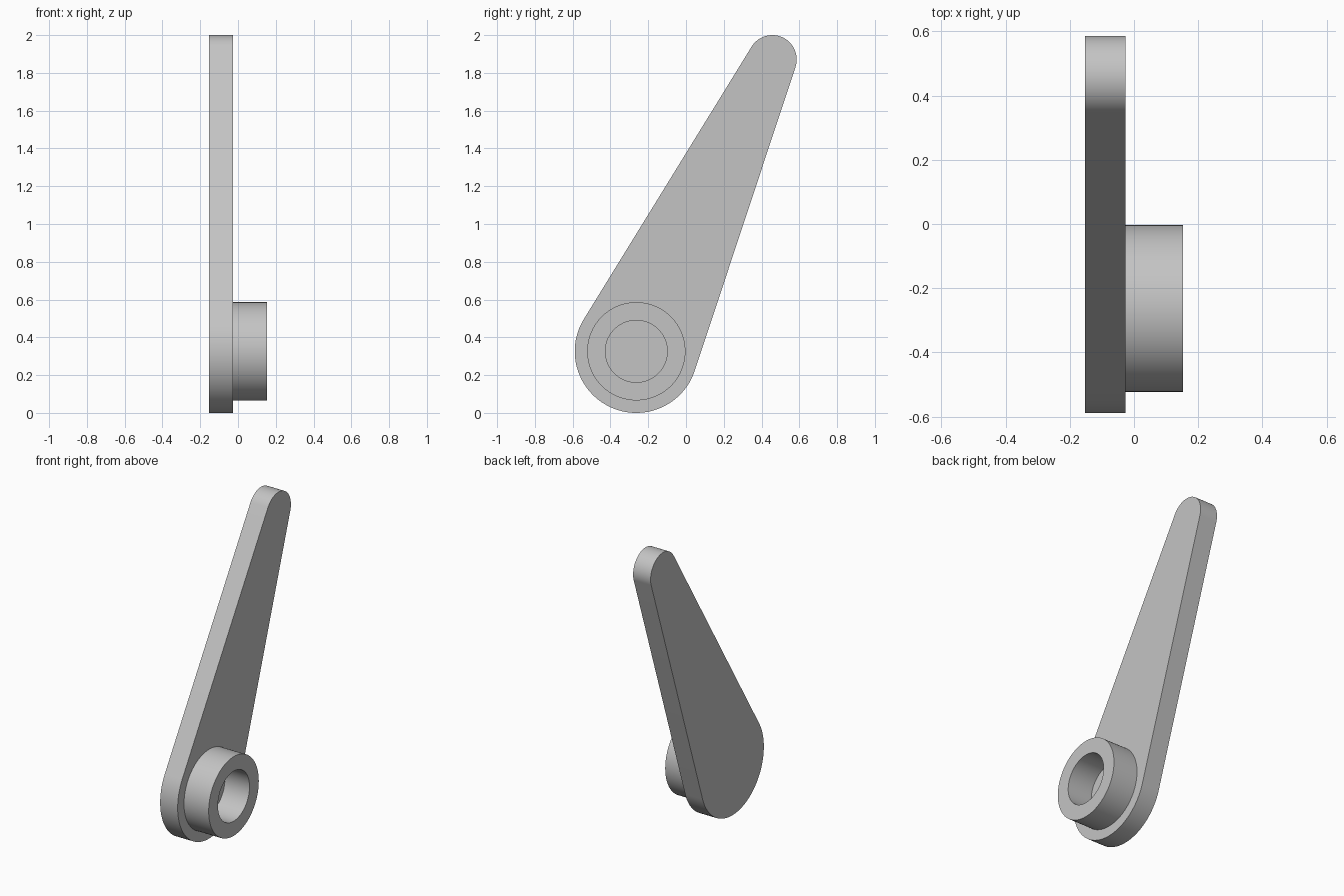
import bpy, bmesh, math

cube = bpy.data.objects.get("Cube")
if cube:
    bpy.data.objects.remove(cube, do_unlink=True)

# Single grey material
grey = bpy.data.materials.new("light_grey")
grey.use_nodes = True
colour = (0.55, 0.55, 0.55, 1.0)
grey.diffuse_color = colour
grey.node_tree.nodes["Principled BSDF"].inputs["Base Color"].default_value = colour

PIVOT = (-0.263, 0.326)      # y, z of the round base
TIP = (0.457, 1.871)         # y, z of the round tip
BASE_R, TIP_R = 0.326, 0.129
X_BACK, X_FACE, X_RIM = -0.153, -0.026, 0.153


def arc(centre, radius, start, end, steps):
    return [(centre[0] + radius * math.cos(start + (end - start) * i / steps),
             centre[1] + radius * math.sin(start + (end - start) * i / steps))
            for i in range(steps + 1)]


def finish(name, bm):
    bmesh.ops.recalc_face_normals(bm, faces=bm.faces)
    mesh = bpy.data.meshes.new(name)
    bm.to_mesh(mesh)
    bm.free()
    mesh.materials.append(grey)
    obj = bpy.data.objects.new(name, mesh)
    bpy.context.collection.objects.link(obj)
    bpy.ops.object.select_all(action='DESELECT')
    obj.select_set(True)
    bpy.context.view_layer.objects.active = obj
    bpy.ops.object.shade_smooth_by_angle(angle=math.radians(30))


# Tapered lever arm: two arcs joined by their common tangents, extruded along x
dy, dz = TIP[0] - PIVOT[0], TIP[1] - PIVOT[1]
lean = math.atan2(dz, dy)
spread = math.acos((BASE_R - TIP_R) / math.hypot(dy, dz))
outline = arc(TIP, TIP_R, lean - spread, lean + spread, 40)
outline += arc(PIVOT, BASE_R, lean + spread, lean - spread + math.tau, 64)
bm = bmesh.new()
face = bm.faces.new([bm.verts.new((X_BACK, y, z)) for y, z in outline])
new = bmesh.ops.extrude_face_region(bm, geom=[face], use_keep_orig=True)["geom"]
bmesh.ops.translate(bm, vec=(X_FACE - X_BACK, 0, 0),
                    verts=[g for g in new if isinstance(g, bmesh.types.BMVert)])
finish("lever_arm", bm)

# Hollow hub: a rectangular section swept round the pivot, open at the arm face
bm = bmesh.new()
section = [(X_FACE, 0.26), (X_RIM, 0.26), (X_RIM, 0.164), (X_FACE, 0.164)]
rings = []
for x, radius in section:
    points = arc(PIVOT, radius, 0, math.tau, 96)[:-1]
    rings.append([bm.verts.new((x, y, z)) for y, z in points])
for a, b in zip(rings, rings[1:]):
    for i in range(len(a)):
        j = (i + 1) % len(a)
        bm.faces.new((a[i], a[j], b[j], b[i]))
finish("hub_ring", bm)
